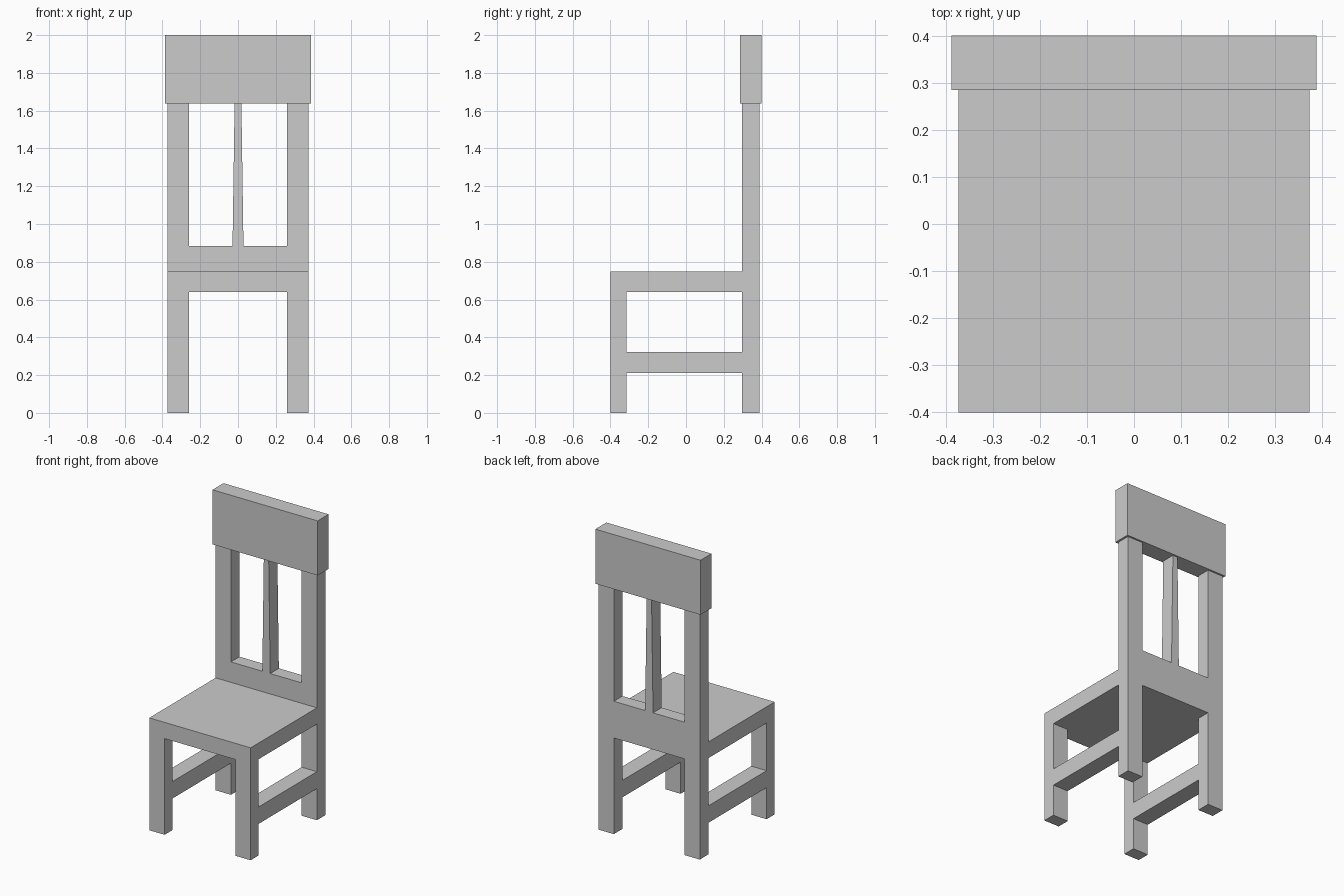
import bpy, bmesh

if "Cube" in bpy.data.objects:
    bpy.data.objects.remove(bpy.data.objects["Cube"])


def block(name, x, y, z, top_x=None):
    """Box spanning the given (min, max) ranges; top_x narrows the top end."""
    top_x = top_x or x
    bm = bmesh.new()
    rings = []
    for (x0, x1), h in ((x, z[0]), (top_x, z[1])):
        rings.append([bm.verts.new(p) for p in (
            (x0, y[0], h), (x1, y[0], h), (x1, y[1], h), (x0, y[1], h))])
    low, high = rings
    bm.faces.new(low[::-1])
    bm.faces.new(high)
    for i in range(4):
        j = (i + 1) % 4
        bm.faces.new((low[i], low[j], high[j], high[i]))
    mesh = bpy.data.meshes.new(name)
    bm.to_mesh(mesh)
    bm.free()
    obj = bpy.data.objects.new(name, mesh)
    bpy.context.collection.objects.link(obj)
    return obj


OUT, IN = 0.373, 0.26              # outer and inner x of the legs
FRONT = (-0.40, -0.315)            # front leg depth
BACK = (0.297, 0.388)              # back post depth
SEAT_LOW, SEAT_TOP = 0.64, 0.748
HEAD_LOW = 1.637

# Seat slab
block("seat", (-OUT, OUT), (FRONT[0], BACK[0]), (SEAT_LOW, SEAT_TOP))

# Legs, back posts and side stretchers on both sides
for side, x in (("left", (-OUT, -IN)), ("right", (IN, OUT))):
    block(f"front_leg_{side}", x, FRONT, (0, SEAT_LOW))
    block(f"back_post_{side}", x, BACK, (0, HEAD_LOW))
    block(f"side_stretcher_{side}", x, (FRONT[1], BACK[0]), (0.21, 0.323))

# Backrest: lower rail, tapered centre slat, wide head rail
block("lower_back_rail", (-IN, IN), BACK, (SEAT_LOW, 0.884))
block("back_slat", (-0.029, 0.029), BACK, (0.884, HEAD_LOW), top_x=(-0.018, 0.018))
block("head_rail", (-0.387, 0.387), (0.285, 0.40), (HEAD_LOW, 2.0))
